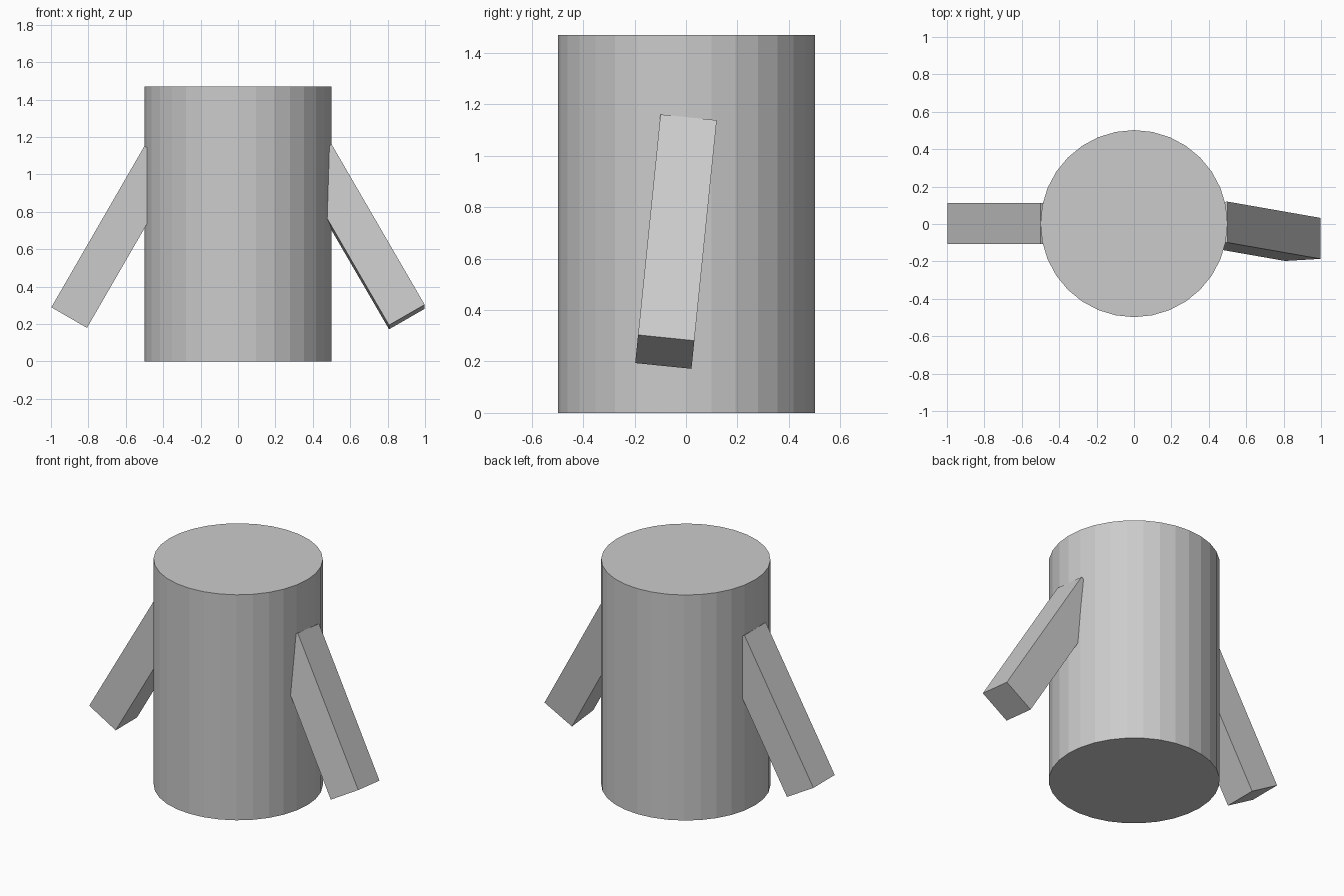
import bpy
from math import radians

if "Cube" in bpy.data.objects:
    bpy.data.objects.remove(bpy.data.objects["Cube"])

# Upright cylindrical body
bpy.ops.mesh.primitive_cylinder_add(vertices=32, radius=0.5, depth=1.47,
                                    location=(0, 0.002, 0.735))
bpy.context.object.name = "body"


def add_arm(name, location, tilt_x, tilt_y):
    """Square bar, leaning outwards from the body."""
    bpy.ops.mesh.primitive_cube_add(size=1, location=location,
                                    rotation=(radians(tilt_x), radians(tilt_y), 0))
    arm = bpy.context.object
    arm.name = name
    # Rotation order XYZ applies X first; the swing must follow the lean
    arm.rotation_mode = 'ZYX'
    arm.scale = (0.22, 0.22, 0.995)


# Arms: the right one is also swung slightly forward
add_arm("left_arm", (-0.654, 0.003, 0.665), 0, 30)
add_arm("right_arm", (0.654, -0.039, 0.666), -5.8, -30)
